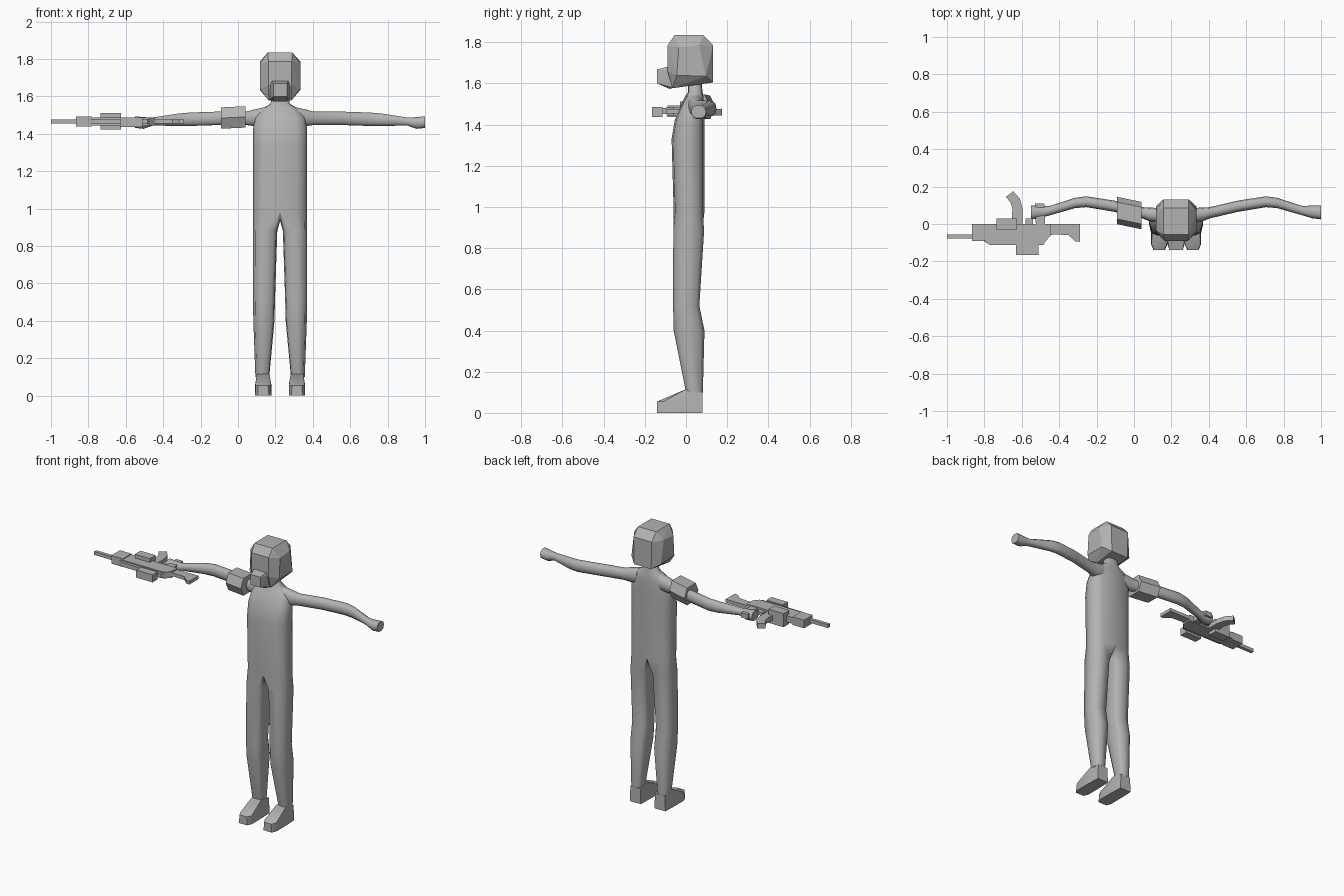
import bpy, bmesh, math
from mathutils import Vector

if "Cube" in bpy.data.objects:
    bpy.data.objects.remove(bpy.data.objects["Cube"])

CX = 0.225          # centre line of the figure
grey = bpy.data.materials.new("plain grey")
grey.diffuse_color = (0.45, 0.45, 0.45, 1)
grey.use_nodes = True
grey.node_tree.nodes["Principled BSDF"].inputs["Base Color"].default_value = grey.diffuse_color


def finish(name, bm, x=0.0, mirror=False, smooth=None):
    bmesh.ops.recalc_face_normals(bm, faces=bm.faces[:])
    me = bpy.data.meshes.new(name)
    bm.to_mesh(me)
    bm.free()
    me.materials.append(grey)
    ob = bpy.data.objects.new(name, me)
    bpy.context.collection.objects.link(ob)
    ob.location.x = x
    if mirror:
        ob.modifiers.new("Mirror", 'MIRROR').use_clip = True
    if smooth:
        bpy.ops.object.select_all(action='DESELECT')
        ob.select_set(True)
        bpy.context.view_layer.objects.active = ob
        bpy.ops.object.shade_smooth_by_angle(angle=math.radians(smooth))
    return ob


def oval(c0, c1, d0, d1, angles, power=0.7):
    """Rounded-box section between two ranges."""
    out = []
    for a in angles:
        c, s = math.cos(math.radians(a)), math.sin(math.radians(a))
        u = math.copysign(abs(c) ** power, c) if abs(c) > 1e-6 else 0
        v = math.copysign(abs(s) ** power, s) if abs(s) > 1e-6 else 0
        out.append(((c0 + c1) / 2 + u * (c1 - c0) / 2, (d0 + d1) / 2 + v * (d1 - d0) / 2))
    return out


def bridge(bm, a, b, closed=True):
    n = len(a)
    for i in range(n if closed else n - 1):
        j = (i + 1) % n
        bm.faces.new((a[i], a[j], b[j], b[i]))


def hull(name, pts, **kw):
    bm = bmesh.new()
    for p in pts:
        bm.verts.new(p)
    bmesh.ops.convex_hull(bm, input=bm.verts[:])
    bmesh.ops.dissolve_limit(bm, angle_limit=0.03, verts=bm.verts[:], edges=bm.edges[:])
    return finish(name, bm, **kw)


def box(name, x0, x1, y0, y1, z0, z1):
    return hull(name, [(x, y, z) for x in (x0, x1) for y in (y0, y1) for z in (z0, z1)])


def plate(name, outline, z0, z1):
    """Flat outline in x, y given thickness in z."""
    bm = bmesh.new()
    lo = [bm.verts.new((x, y, z0)) for x, y in outline]
    hi = [bm.verts.new((x, y, z1)) for x, y in outline]
    bridge(bm, lo, hi)
    bm.faces.new(lo)
    bm.faces.new(hi)
    return finish(name, bm)


# Torso, neck and legs: one mirrored half
bm = bmesh.new()
half = [-90 + 30 * k for k in range(7)]
torso = [(0.98, .145, -.06, .09), (1.33, .145, -.07, .09), (1.42, .145, -.055, .09),
         (1.49, .135, -.025, .088), (1.535, .095, 0, .085), (1.56, .052, .01, .08),
         (1.62, .04, .01, .075)]
rows = [[bm.verts.new((x, y, z)) for x, y in oval(-a, a, y0, y1, half)]
        for z, a, y0, y1 in torso]
for a, b in zip(rows, rows[1:]):
    bridge(bm, a, b, False)
crotch = [bm.verts.new((0, y, z)) for y, z in ((.06, .95), (.015, .935), (-.035, .95))]
prev = rows[0] + crotch
round_leg = [-126 + 42 * k for k in range(7)] + [153, 180, 207]
for z, x0, x1, y0, y1 in [(.88, .015, .145, -.062, .088), (.52, .027, .145, -.063, .065),
                          (.40, .03, .143, -.06, .09), (.10, .058, .132, 0, .082)]:
    ring = [bm.verts.new((x, y, z)) for x, y in oval(x0, x1, y0, y1, round_leg)]
    bridge(bm, prev, ring)
    prev = ring
bm.faces.new(prev)
finish("body", bm, CX, True, 60)

# Arms and fists
bm = bmesh.new()
prev = None
for x, z0, z1, y0, y1 in [(.08, 1.44, 1.545, .005, .085), (.145, 1.44, 1.53, .015, .088),
                          (.18, 1.445, 1.52, .03, .09), (.33, 1.445, 1.52, .065, .125),
                          (.48, 1.44, 1.515, .09, .148), (.54, 1.44, 1.51, .085, .14),
                          (.68, 1.443, 1.488, .045, .095), (.73, 1.425, 1.49, .03, .1),
                          (.775, 1.43, 1.495, .025, .098)]:
    ring = [bm.verts.new((x, y, z)) for y, z in oval(y0, y1, z0, z1, range(0, 360, 36), .85)]
    if prev:
        bridge(bm, prev, ring)
    else:
        bm.faces.new(ring)
    prev = ring
bm.faces.new(prev)
finish("arms", bm, CX, True, 50)

# Feet
side = [(-.14, 0, .030), (.08, 0, .040), (.08, .10, .036), (.0, .115, .034),
        (-.06, .075, .040), (-.14, .055, .026), (-.11, 0, .043), (-.11, .055, .042),
        (.0, .06, .043), (.0, 0, .043)]
hull("feet", [(.09 + s * w, y, z) for y, z, w in side for s in (-1, 1)],
     x=CX, mirror=True, smooth=40)

# Helmet with muzzle
shell = [(.108, -.035, 1.775), (.108, .065, 1.785), (.108, .095, 1.635), (.108, -.045, 1.64),
         (.062, -.09, 1.785), (.062, -.09, 1.66), (.066, -.055, 1.835), (.066, .085, 1.835),
         (.066, .132, 1.785), (.062, .132, 1.605), (.06, -.065, 1.577)]
hull("helmet", [(s * x, y, z) for x, y, z in shell for s in (-1, 1)], x=CX)
jaw = [(.036, -.14, 1.60), (.036, -.14, 1.668), (.045, -.08, 1.684), (.06, -.06, 1.66),
       (.055, -.06, 1.58), (.036, -.078, 1.573), (.05, 0, 1.62)]
hull("muzzle", [(s * x, y, z) for x, y, z in jaw for s in (-1, 1)], x=CX)

# Six-sided shoulder band
hexagon = [(-.073, 0), (-.045, .057), (.045, .057), (.073, 0), (.045, -.057), (-.045, -.057)]
hull("arm_band", [(x, cy + y, cz + z) for x, cy, cz in ((-.09, .072, 1.484), (.04, .045, 1.49))
                  for y, z in hexagon])

# Rifle lying on its side
box("barrel", -1.0, -.86, -.077, -.055, 1.455, 1.477)
box("handguard", -.865, -.78, -.09, 0, 1.438, 1.492)
plate("receiver", [(-.79, 0), (-.445, 0), (-.445, -.06), (-.475, -.095), (-.79, -.095)],
      1.445, 1.487)
plate("top_rail", [(-.81, -.088), (-.47, -.088), (-.485, -.113), (-.77, -.113)], 1.452, 1.48)
box("sight", -.63, -.51, -.165, -.113, 1.437, 1.487)
box("magazine_well", -.735, -.625, -.03, .03, 1.422, 1.512)
plate("curved_magazine", [(-.595, 0), (-.595, .08), (-.61, .135), (-.645, .175), (-.685, .145),
                          (-.66, .115), (-.65, .08), (-.655, 0)], 1.445, 1.477)
plate("grip", [(-.475, 0), (-.48, .11), (-.53, .11), (-.525, 0)], 1.45, 1.482)
box("trigger_guard", -.58, -.54, -.01, .03, 1.455, 1.475)
plate("stock", [(-.455, 0), (-.29, 0), (-.29, -.095), (-.315, -.092), (-.35, -.06),
                (-.43, -.055), (-.455, -.065)], 1.455, 1.477)
